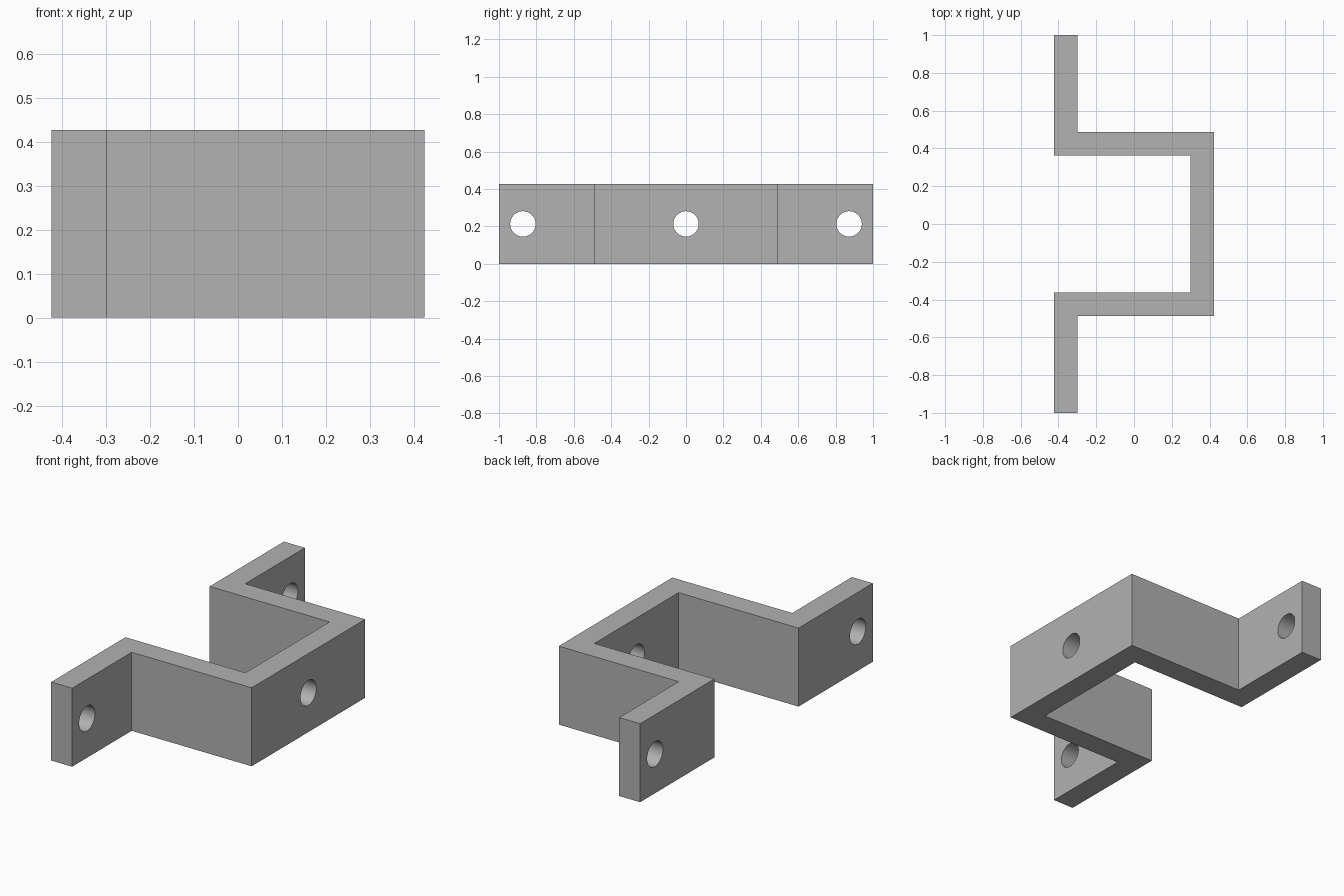
import bpy
import bmesh
import math

cube = bpy.data.objects.get("Cube")
if cube:
    bpy.data.objects.remove(cube, do_unlink=True)

HEIGHT = 0.427
OUTER_X, INNER_X = 0.424, 0.298      # outer and inner faces of the wall planes
OUTER_Y, INNER_Y = 0.488, 0.362      # outer and inner faces of the side walls
HOLE_Y, HOLE_RADIUS = 0.872, 0.068

grey = bpy.data.materials.new("plain grey")
grey.use_nodes = True
colour = (0.445, 0.445, 0.445, 1)
grey.diffuse_color = colour
grey.node_tree.nodes["Principled BSDF"].inputs["Base Color"].default_value = colour

# Bracket: half of the hat profile, mirrored in y and extruded upwards
half = [(OUTER_X, OUTER_Y), (-INNER_X, OUTER_Y), (-INNER_X, 1), (-OUTER_X, 1),
        (-OUTER_X, INNER_Y), (INNER_X, INNER_Y)]
profile = half + [(x, -y) for x, y in reversed(half)]

bm = bmesh.new()
base = bm.faces.new([bm.verts.new((x, y, 0)) for x, y in profile])
top = bmesh.ops.extrude_face_region(bm, geom=[base])["geom"]
bmesh.ops.translate(bm, vec=(0, 0, HEIGHT),
                    verts=[v for v in top if isinstance(v, bmesh.types.BMVert)])
bmesh.ops.recalc_face_normals(bm, faces=bm.faces)
mesh = bpy.data.meshes.new("bracket")
bm.to_mesh(mesh)
bm.free()
mesh.materials.append(grey)
bracket = bpy.data.objects.new("bracket", mesh)
bpy.context.collection.objects.link(bracket)


# Screw holes: one through each flange and one through the bridge
def drill(x, y):
    bpy.ops.mesh.primitive_cylinder_add(
        vertices=48, radius=HOLE_RADIUS, depth=0.3,
        location=(x, y, HEIGHT / 2), rotation=(0, math.pi / 2, 0))
    cutter = bpy.context.object
    cutter.name = "hole_cutter"
    cutter.hide_render = True
    cutter.data.materials.append(grey)
    cut = bracket.modifiers.new("screw_hole", "BOOLEAN")
    cut.operation = "DIFFERENCE"
    cut.solver = "EXACT"
    cut.object = cutter
    bpy.context.view_layer.objects.active = bracket
    bpy.ops.object.modifier_apply(modifier=cut.name)
    bpy.data.objects.remove(cutter, do_unlink=True)


wall_x = (OUTER_X + INNER_X) / 2
for x, y in [(-wall_x, -HOLE_Y), (wall_x, 0), (-wall_x, HOLE_Y)]:
    drill(x, y)

bpy.ops.object.select_all(action="DESELECT")
bracket.select_set(True)
bpy.context.view_layer.objects.active = bracket
bpy.ops.object.shade_smooth_by_angle(angle=math.radians(30))
